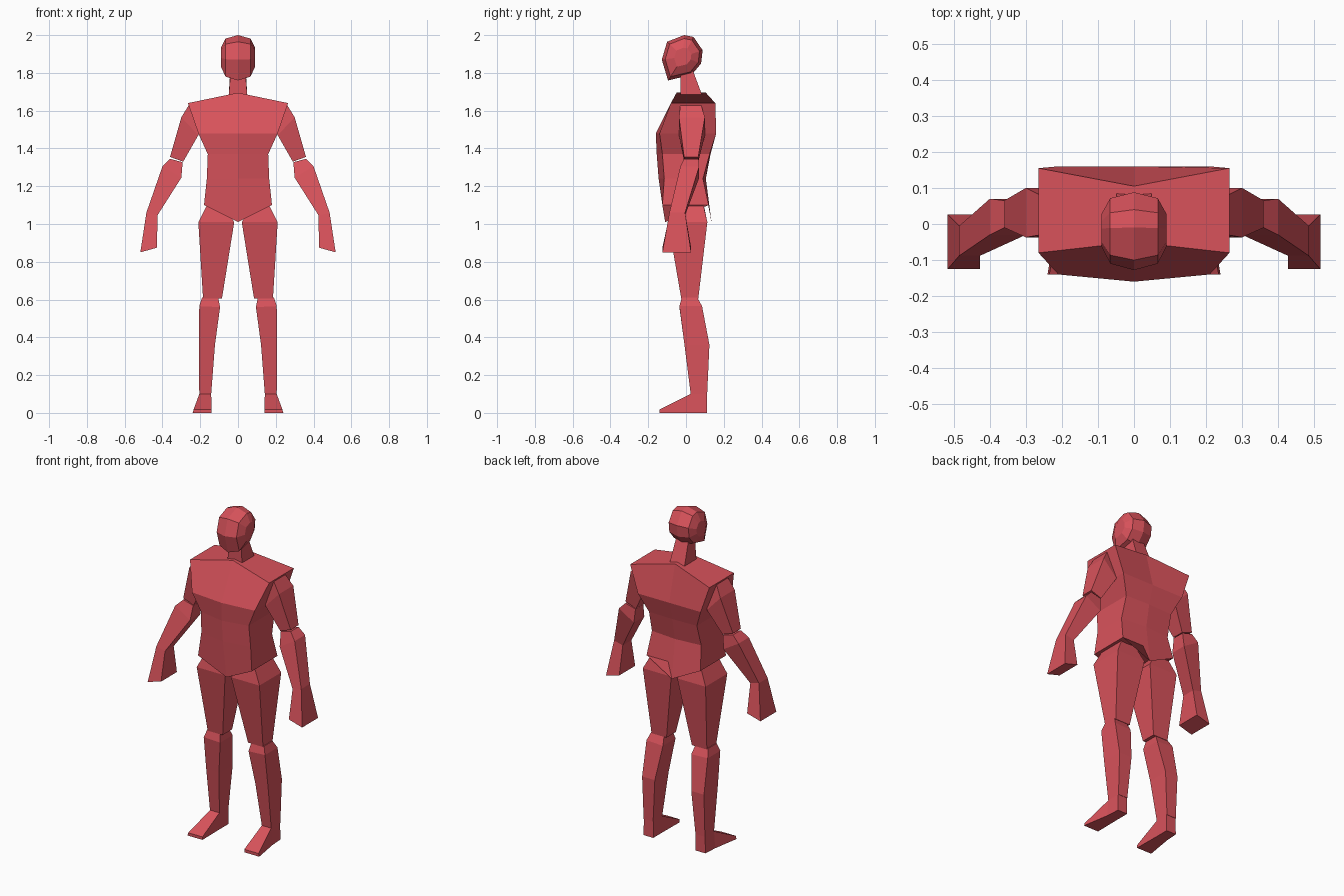
import bpy, bmesh

red = bpy.data.materials.new("red")
red.diffuse_color = (0.69, 0.085, 0.105, 1)


def loft(name, rings):
    """Bridge a list of equal rings of points, cap both ends."""
    bm = bmesh.new()
    loops = [[bm.verts.new(p) for p in ring] for ring in rings]
    n = len(loops[0])
    for a, b in zip(loops, loops[1:]):
        for i in range(n):
            j = (i + 1) % n
            bm.faces.new((a[i], a[j], b[j], b[i]))
    bm.faces.new(loops[0])
    bm.faces.new(loops[-1])
    bmesh.ops.recalc_face_normals(bm, faces=bm.faces)
    me = bpy.data.meshes.new(name)
    bm.to_mesh(me)
    bm.free()
    me.materials.append(red)
    ob = bpy.data.objects.new(name, me)
    bpy.context.collection.objects.link(ob)
    return ob


def limb(name, rows):
    """Four-sided limb on both sides; row = x inner, z inner, x outer, z outer, y front, y back."""
    for side, s in (("right", 1), ("left", -1)):
        loft(f"{side}_{name}", [
            [(s * xi, yf, zi), (s * xo, yf, zo), (s * xo, yb, zo), (s * xi, yb, zi)]
            for xi, zi, xo, zo, yf, yb in rows])


# Torso: x side, z side, y front side, y back side, y front centre, y back centre, z centre
torso = [
    (0.265, 1.64, -0.08, 0.155, -0.05, 0.105, 1.695),
    (0.21, 1.48, -0.14, 0.16, -0.16, 0.16, 1.48),
    (0.16, 1.37, -0.125, 0.125, -0.155, 0.13, 1.37),
    (0.165, 1.24, -0.115, 0.09, -0.145, 0.105, 1.24),
    (0.18, 1.10, -0.125, 0.12, -0.11, 0.135, 1.01),
]
loft("torso", [
    [(0, fc, zc), (x, f, z), (x, b, z), (0, bc, zc), (-x, b, z), (-x, f, z)]
    for x, z, f, b, fc, bc, zc in torso])

# Neck leaning forward
loft("neck", [
    [(-x, f, zf), (x, f, zf), (x, b, zb), (-x, b, zb)]
    for x, f, zf, b, zb in [(0.05, -0.03, 1.66, 0.09, 1.67),
                            (0.04, -0.03, 1.80, 0.03, 1.83)]])

# Head: side profile shrunk towards each ear
profile = [(-0.1, 1.965), (-0.01, 2.0), (0.04, 1.99), (0.088, 1.92),
           (0.08, 1.85), (0.03, 1.79), (-0.095, 1.76), (-0.128, 1.87)]
cy, cz = -0.015, 1.885
loft("head", [
    [(x, cy + (y - cy) * k, cz + (z - cz) * k) for y, z in profile]
    for x, k in [(-0.09, 0.42), (-0.066, 0.84), (0, 1), (0.066, 0.84), (0.09, 0.42)]])

# Arms
limb("upper_arm", [
    (0.20, 1.60, 0.26, 1.63, -0.03, 0.08),
    (0.21, 1.47, 0.30, 1.565, -0.037, 0.10),
    (0.29, 1.33, 0.36, 1.355, -0.01, 0.065),
])
limb("forearm", [
    (0.293, 1.327, 0.36, 1.345, -0.01, 0.065),
    (0.30, 1.245, 0.40, 1.305, -0.03, 0.07),
    (0.427, 1.045, 0.485, 1.06, -0.088, -0.005),
    (0.428, 0.875, 0.517, 0.85, -0.125, 0.027),
])

# Legs
limb("thigh", [
    (0.09, 1.12, 0.16, 1.11, -0.075, 0.09),
    (0.02, 1.01, 0.21, 1.01, -0.095, 0.113),
    (0.085, 0.605, 0.185, 0.605, -0.025, 0.065),
])
limb("shin", [
    (0.105, 0.61, 0.19, 0.61, -0.022, 0.06),
    (0.095, 0.56, 0.205, 0.565, -0.035, 0.085),
    (0.122, 0.36, 0.207, 0.36, -0.008, 0.124),
    (0.142, 0.10, 0.205, 0.10, 0.025, 0.112),
])

# Feet: wedge from heel to toe; row = y, x inner, x outer, top z
for side, s in (("right", 1), ("left", -1)):
    loft(f"{side}_foot", [
        [(s * xi, y, 0), (s * xo, y, 0), (s * xt, y, top), (s * xi, y, top)]
        for y, xi, xo, xt, top in [(0.11, 0.142, 0.207, 0.205, 0.10),
                                   (0.025, 0.142, 0.213, 0.205, 0.10),
                                   (-0.14, 0.14, 0.24, 0.235, 0.018)]])
